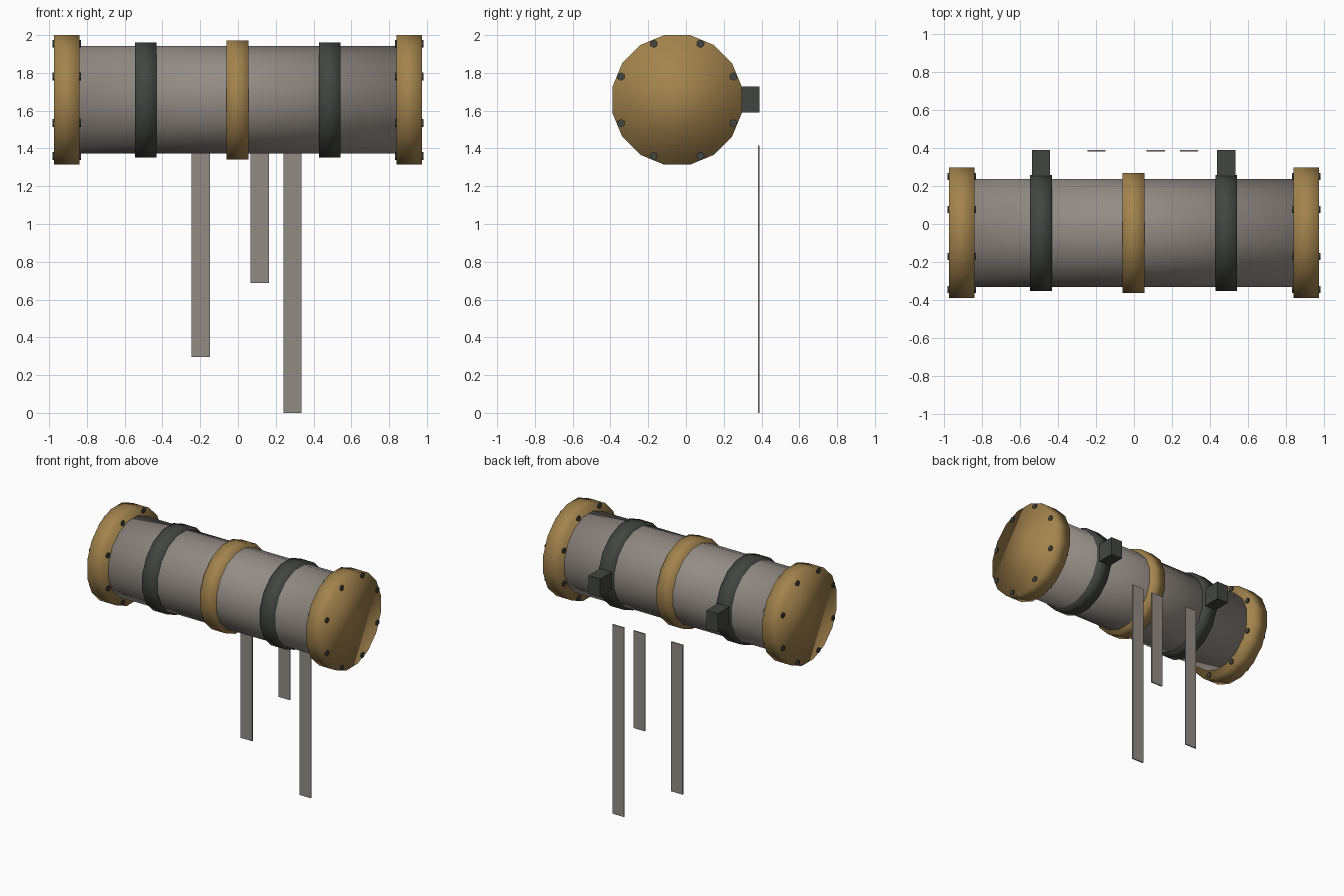
import bpy, bmesh
from math import pi, cos, sin
from mathutils import Matrix, Vector

if "Cube" in bpy.data.objects:
    bpy.data.objects.remove(bpy.data.objects["Cube"])

AXIS_Y, AXIS_Z = -0.047, 1.657


def material(name, rgb):
    m = bpy.data.materials.new(name)
    m.diffuse_color = (*rgb, 1)
    m.use_nodes = True
    m.node_tree.nodes["Principled BSDF"].inputs["Base Color"].default_value = m.diffuse_color
    return m


BRASS = material("brass", (0.37, 0.23, 0.075))
DARK = material("dark_iron", (0.055, 0.06, 0.052))
STEEL = material("pipe_metal", (0.29, 0.26, 0.235))


def finish(bm, name, mat, smooth):
    me = bpy.data.meshes.new(name)
    bm.to_mesh(me)
    bm.free()
    me.materials.append(mat)
    for p in me.polygons:
        p.use_smooth = smooth
    ob = bpy.data.objects.new(name, me)
    bpy.context.collection.objects.link(ob)
    return ob


def add_drum(bm, x0, x1, apothem, sides, y=AXIS_Y, z=AXIS_Z):
    # Cylinder along x with a flat side facing up
    r = apothem / cos(pi / sides)
    mat = (Matrix.Translation((( x0 + x1) / 2, y, z))
           @ Matrix.Rotation(pi / 2, 4, 'Y') @ Matrix.Rotation(pi / sides, 4, 'Z'))
    bmesh.ops.create_cone(bm, cap_ends=True, segments=sides, radius1=r,
                          radius2=r, depth=x1 - x0, matrix=mat)


def drum(name, x0, x1, apothem, mat):
    bm = bmesh.new()
    add_drum(bm, x0, x1, apothem, 16)
    return finish(bm, name, mat, True)


def box(name, lo, hi, mat):
    lo, hi = Vector(lo), Vector(hi)
    bm = bmesh.new()
    bmesh.ops.create_cube(bm, size=1, matrix=Matrix.Translation((lo + hi) / 2)
                          @ Matrix.Diagonal((*(hi - lo), 1)))
    return finish(bm, name, mat, False)


# Pipe and centre coupling
drum("pipe", -0.9, 0.9, 0.285, STEEL)
drum("centre_coupling", -0.06, 0.055, 0.315, BRASS)

for side, s in (("left", -1), ("right", 1)):
    # End flange
    a, b = sorted((s * 0.838, s * 0.974))
    drum(side + "_flange", a, b, 0.343, BRASS)

    # Bolts running through the flange
    a, b = sorted((s * 0.831, s * 0.981))
    bm = bmesh.new()
    for i in range(8):
        t = pi / 8 + i * pi / 4
        add_drum(bm, a, b, 0.018, 6, AXIS_Y + 0.322 * cos(t), AXIS_Z + 0.322 * sin(t))
    finish(bm, side + "_flange_bolts", DARK, False)

    # Clamp band and wall mount
    c = s * 0.487 - 0.002
    drum(side + "_clamp_band", c - 0.057, c + 0.057, 0.305, DARK)
    box(side + "_wall_mount", (c - 0.048, 0.2, 1.59), (c + 0.048, 0.39, 1.728), DARK)

# Drip streaks on the wall behind the pipe
for i, (x, z) in enumerate(((-0.197, 0.297), (0.115, 0.687), (0.289, 0.0))):
    box(f"drip_streak_{i + 1}", (x - 0.048, 0.381, z), (x + 0.048, 0.39, 1.415), STEEL)
